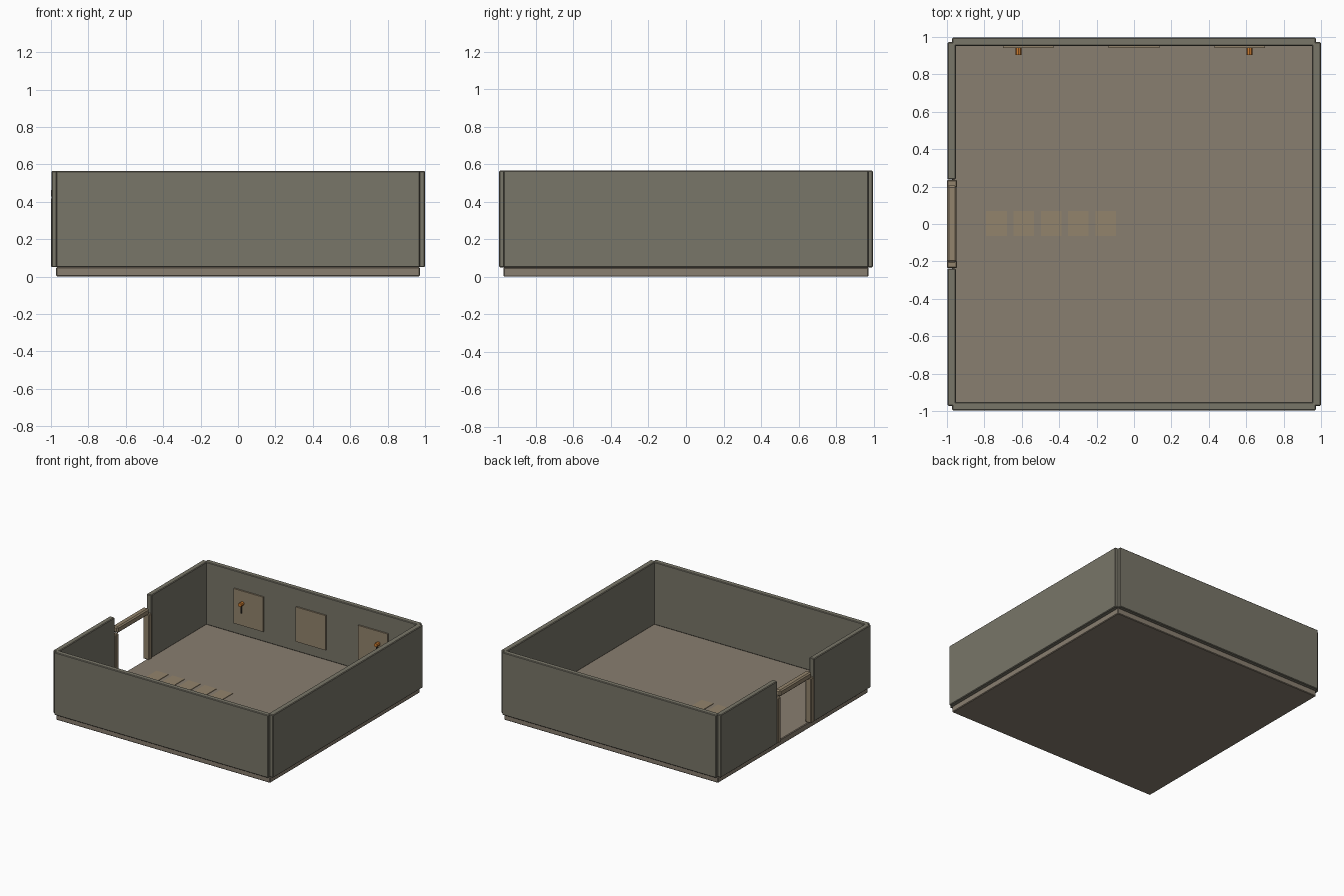
import bpy, math

if "Cube" in bpy.data.objects:
    bpy.data.objects.remove(bpy.data.objects["Cube"])


def material(name, rgb):
    m = bpy.data.materials.new(name)
    m.diffuse_color = (*rgb, 1)
    m.use_nodes = True
    m.node_tree.nodes["Principled BSDF"].inputs["Base Color"].default_value = m.diffuse_color
    return m


STONE = material("stone", (0.19, 0.18, 0.14))
FLOOR = material("floor_stone", (0.25, 0.21, 0.16))
TAN = material("tan_wood", (0.29, 0.23, 0.15))
DARK = material("dark_wood", (0.06, 0.05, 0.04))
ORANGE = material("ember", (0.6, 0.2, 0.03))


def box(name, x, y, z, mat, bevel=0.0):
    """Box from (min, max) ranges, with an optional chamfer."""
    spans = (x, y, z)
    bpy.ops.mesh.primitive_cube_add(size=1, location=[(a + b) / 2 for a, b in spans])
    o = bpy.context.object
    o.name = name
    o.scale = [b - a for a, b in spans]
    bpy.ops.object.transform_apply(location=False, rotation=False, scale=True)
    o.data.materials.append(mat)
    if bevel:
        mod = o.modifiers.new("chamfer", "BEVEL")
        mod.width = bevel
        mod.segments = 1
    return o


def cylinder(name, r, depth, loc, mat, rot=(0, 0, 0)):
    bpy.ops.mesh.primitive_cylinder_add(vertices=8, radius=r, depth=depth,
                                        location=loc, rotation=rot)
    o = bpy.context.object
    o.name = name
    o.data.materials.append(mat)


FLOOR_Z, WALL_Z = 0.05, 0.565
IN, OUT, END = 0.953, 0.997, 0.972

# Floor slab
box("floor", (-END, END), (-END, END), (0, FLOOR_Z), FLOOR, 0.005)

# Walls: the left one is split by the doorway
wz = (FLOOR_Z, WALL_Z)
box("front_wall", (-END, END), (-OUT, -IN), wz, STONE, 0.005)
box("back_wall", (-END, END), (IN, OUT), wz, STONE, 0.005)
box("right_wall", (IN, 1.0), (-END, END), wz, STONE, 0.005)
box("left_wall_front", (-OUT, -IN), (-END, -0.238), wz, STONE, 0.005)
box("left_wall_back", (-OUT, -IN), (0.238, END), wz, STONE, 0.005)

# Door frame
box("door_post_front", (-1.0, -0.946), (-0.235, -0.195), (FLOOR_Z, 0.42), TAN, 0.005)
box("door_post_back", (-1.0, -0.946), (0.195, 0.235), (FLOOR_Z, 0.42), TAN, 0.005)
box("door_lintel", (-1.0, -0.948), (-0.205, 0.205), (0.42, 0.472), TAN, 0.01)

# Path of thin floor tiles leading in from the door
for i in range(5):
    cx = -0.735 + i * 0.146
    box(f"path_tile_{i + 1}", (cx - 0.055, cx + 0.055), (-0.065, 0.07),
        (FLOOR_Z - 0.005, FLOOR_Z + 0.004), TAN)

# Panels on the back wall
for i, cx in enumerate((-0.565, 0, 0.565)):
    box(f"wall_panel_{i + 1}", (cx - 0.135, cx + 0.135), (0.941, IN + 0.002),
        (0.135, 0.42), TAN)

# Wall torches: horizontal ember over a thin handle
for side, cx in (("left", -0.617), ("right", 0.617)):
    cylinder(f"torch_ember_{side}", 0.016, 0.038, (cx, 0.923, 0.32), ORANGE,
             (math.pi / 2, 0, 0))
    cylinder(f"torch_handle_{side}", 0.007, 0.07, (cx, 0.923, 0.28), DARK)
